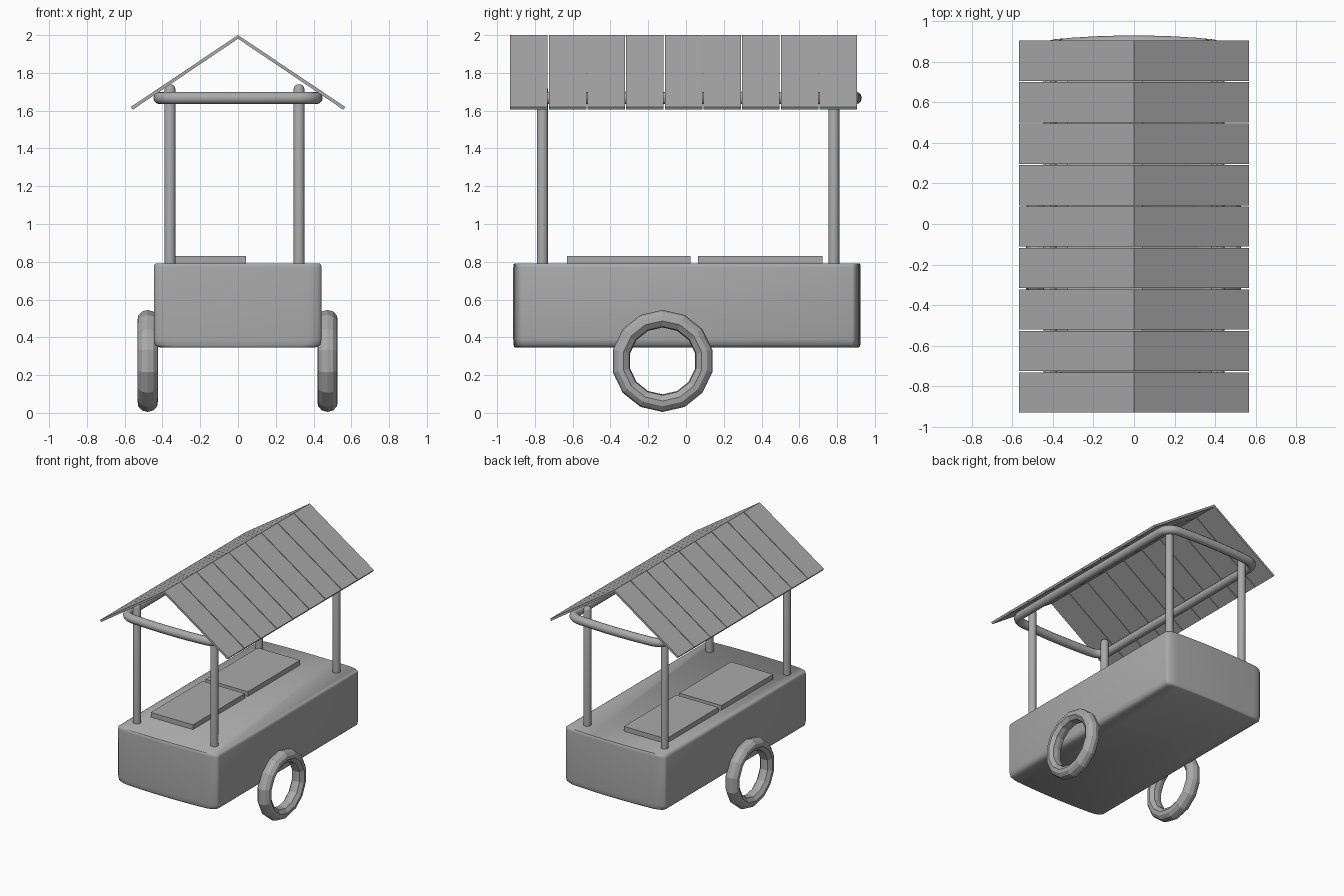
import bpy, bmesh, math
from mathutils import Vector

if "Cube" in bpy.data.objects:
    bpy.data.objects.remove(bpy.data.objects["Cube"], do_unlink=True)

GREY = (0.4, 0.4, 0.4, 1)
mat = bpy.data.materials.new("plain grey")
mat.use_nodes = True
mat.diffuse_color = GREY
mat.node_tree.nodes["Principled BSDF"].inputs["Base Color"].default_value = GREY


def finish(name, bm, smooth=None):
    bmesh.ops.recalc_face_normals(bm, faces=bm.faces)
    mesh = bpy.data.meshes.new(name)
    bm.to_mesh(mesh)
    bm.free()
    mesh.materials.append(mat)
    obj = bpy.data.objects.new(name, mesh)
    bpy.context.collection.objects.link(obj)
    if smooth:
        bpy.ops.object.select_all(action='DESELECT')
        obj.select_set(True)
        bpy.context.view_layer.objects.active = obj
        bpy.ops.object.shade_smooth_by_angle(angle=math.radians(smooth))
    return obj


def skin(bm, rings, closed=False):
    """Bridge equal loops of points; cap the ends unless closed."""
    loops = [[bm.verts.new(p) for p in ring] for ring in rings]
    n = len(loops[0])
    pairs = list(zip(loops, loops[1:])) + ([(loops[-1], loops[0])] if closed else [])
    for a, b in pairs:
        for i in range(n):
            j = (i + 1) % n
            bm.faces.new((a[i], a[j], b[j], b[i]))
    if not closed:
        bm.faces.new(loops[0])
        bm.faces.new(loops[-1])


def outline(hx, hy, rx, ry, bow, steps=6):
    """Rounded rectangle whose two ends bulge slightly outward."""
    pts = []
    for sx, sy, start in ((1, 1, 0), (-1, 1, 1), (-1, -1, 2), (1, -1, 3)):
        for k in range(steps + 1):
            a = (start + k / steps) * math.pi / 2
            pts.append((sx * (hx - rx) + rx * math.cos(a), sy * (hy - bow - ry) + ry * math.sin(a)))
        if start in (0, 2):
            for t in (0.6, 0.2, -0.2, -0.6):
                pts.append((sx * t * (hx - rx), sy * (hy - bow * t * t)))
    return pts


def box(name, x0, x1, y0, y1, z0, z1):
    bm = bmesh.new()
    skin(bm, [[(x0, y0, z), (x1, y0, z), (x1, y1, z), (x0, y1, z)] for z in (z0, z1)])
    return finish(name, bm)


# Cart body, softly rounded below and at the upright edges
bm = bmesh.new()
rows = ((0.345, 0.04, 0.01), (0.35, 0.022, 0.005), (0.36, 0.006, 0.002),
        (0.39, 0, 0), (0.77, 0, 0), (0.786, 0.003, 0.002), (0.792, 0.012, 0.006))
skin(bm, [[(x - 0.002, y + 0.005, z)
           for x, y in outline(0.444 - dx, 0.92 - dy, 0.09, 0.035, 0.01)]
          for z, dx, dy in rows])
finish("cart_body", bm, 50)

# Two counter lids
box("front_lid", -0.33, 0.043, -0.63, 0.025, 0.78, 0.83)
box("back_lid", -0.33, 0.043, 0.063, 0.722, 0.78, 0.83)

# Four posts with domed tops
for end, y in (("front", -0.76), ("back", 0.783)):
    for side, x in (("right", -0.36), ("left", 0.323)):
        bm = bmesh.new()
        skin(bm, [[(x + r * math.cos(i * math.pi / 8), y + r * math.sin(i * math.pi / 8), z)
                   for i in range(16)]
                  for z, r in ((0.77, 0.029), (1.715, 0.029), (1.731, 0.023), (1.739, 0.01))])
        finish(f"{end}_{side}_post", bm, 50)

# Tubular ring joining the posts
path = [Vector((x, y + 0.01, 1.667)) for x, y in outline(0.415, 0.888, 0.1, 0.09, 0.012)]
tube = 0.033
rings = []
for i, p in enumerate(path):
    along = (path[(i + 1) % len(path)] - path[i - 1]).normalized()
    out = along.cross(Vector((0, 0, 1)))
    rings.append([p + tube * (math.cos(a) * out + Vector((0, 0, math.sin(a))))
                  for a in (k * math.pi / 6 for k in range(12))])
bm = bmesh.new()
skin(bm, rings, closed=True)
finish("canopy_ring", bm, 50)

# Pitched roof of nine separate slats on each side
slats, step, gap = 9, 0.2047, 0.006
for side, s in (("left", 1), ("right", -1)):
    bm = bmesh.new()
    for i in range(slats):
        y0 = -0.931 + i * step
        section = ((0, 2.0), (0.567, 1.62), (0.558, 1.605), (0, 1.981))
        skin(bm, [[(s * x, y, z) for x, z in section] for y in (y0, y0 + step - gap)])
    finish(f"{side}_roof_slats", bm)

# Faceted ring wheels
half = ((0, 0.27), (0.03, 0.262), (0.05, 0.24), (0.054, 0.212), (0.032, 0.182), (0, 0.177))
section = list(half) + [(-w, r) for w, r in half[-2:0:-1]]
sides = 14
for side, x in (("left", 0.474), ("right", -0.478)):
    bm = bmesh.new()
    skin(bm, [[(x + w, -0.124 + r * math.sin(a), 0.275 + r * math.cos(a)) for w, r in section]
              for a in (k * math.tau / sides for k in range(sides))], closed=True)
    finish(f"{side}_wheel", bm)
